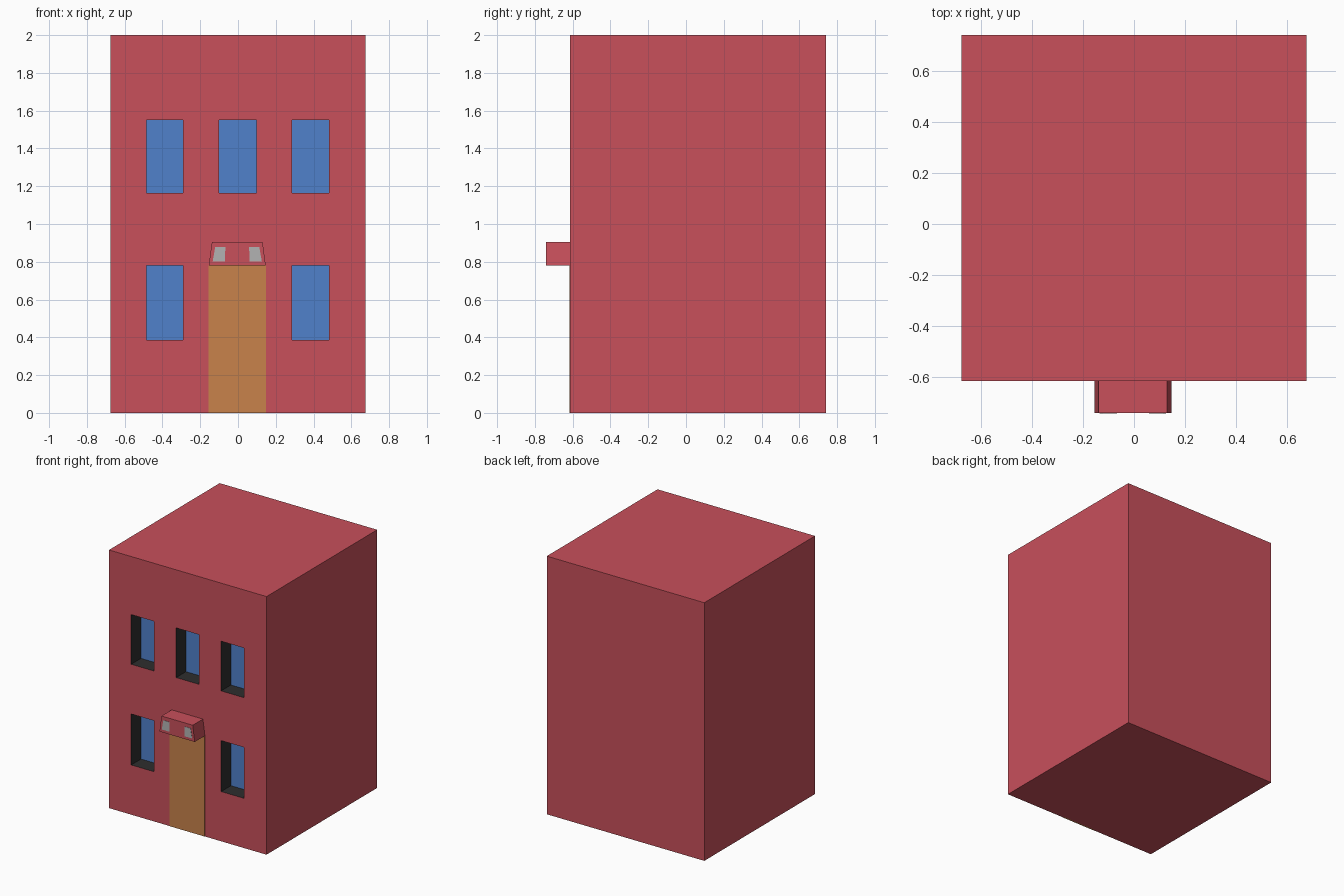
import bpy, bmesh

if "Cube" in bpy.data.objects:
    bpy.data.objects.remove(bpy.data.objects["Cube"])

FRONT, BACK, HEIGHT = -0.615, 0.74, 2.0
RECESS = 0.12


def material(name, rgb):
    m = bpy.data.materials.new(name)
    m.diffuse_color = (*rgb, 1)
    m.use_nodes = True
    m.node_tree.nodes["Principled BSDF"].inputs["Base Color"].default_value = m.diffuse_color
    return m


RED = material("red_wall", (0.58, 0.08, 0.105))
DARK = material("dark_reveal", (0.027, 0.027, 0.027))
BLUE = material("blue_glass", (0.08, 0.22, 0.6))
ORANGE = material("orange_door", (0.58, 0.225, 0.07))
GREY = material("grey_lamp", (0.45, 0.45, 0.45))


def finish(name, bm, mats):
    bmesh.ops.recalc_face_normals(bm, faces=bm.faces)
    me = bpy.data.meshes.new(name)
    bm.to_mesh(me)
    bm.free()
    for m in mats:
        me.materials.append(m)
    ob = bpy.data.objects.new(name, me)
    bpy.context.collection.objects.link(ob)
    return ob


def prism(name, profile, y0, y1, mat):
    """Extrude an (x, z) profile from y0 to y1."""
    bm = bmesh.new()
    face = bm.faces.new([bm.verts.new((x, y0, z)) for x, z in profile])
    ext = bmesh.ops.extrude_face_region(bm, geom=[face], use_keep_orig=True)
    for v in ext["geom"]:
        if isinstance(v, bmesh.types.BMVert):
            v.co.y = y1
    return finish(name, bm, [mat])


# House block: front wall laid out as a grid, windows pushed in from its cells
xs = [-0.675, -0.485, -0.29, -0.1, 0.097, 0.286, 0.482, 0.675]
zs = [0, 0.385, 0.78, 1.165, 1.55, HEIGHT]
window_cells = {(1, 1), (5, 1), (1, 3), (3, 3), (5, 3)}
bm = bmesh.new()
grid = [[bm.verts.new((x, FRONT, z)) for z in zs] for x in xs]
windows = []
for i in range(len(xs) - 1):
    for j in range(len(zs) - 1):
        f = bm.faces.new((grid[i][j], grid[i + 1][j],
                          grid[i + 1][j + 1], grid[i][j + 1]))
        if (i, j) in window_cells:
            windows.append(f)

# Side walls, floor, roof and back wall
rim = [e for e in bm.edges if e.is_boundary]
ext = bmesh.ops.extrude_edge_only(bm, edges=rim)["geom"]
for v in ext:
    if isinstance(v, bmesh.types.BMVert):
        v.co.y = BACK
bmesh.ops.contextual_create(
    bm, geom=[e for e in ext if isinstance(e, bmesh.types.BMEdge)])

# Window recesses with dark reveals and blue glass
for pane in bmesh.ops.extrude_discrete_faces(bm, faces=windows)["faces"]:
    for v in pane.verts:
        v.co.y += RECESS
    for e in pane.edges:
        for f in e.link_faces:
            f.material_index = 1
    pane.material_index = 2
finish("house_block", bm, [RED, DARK, BLUE])

# Door, almost flush with the wall
prism("door", [(-0.155, 0), (0.147, 0), (0.147, 0.78), (-0.155, 0.78)],
      FRONT - 0.002, FRONT + 0.01, ORANGE)

# Tapered canopy above the door, with two lamps on its face
prism("door_canopy", [(-0.155, 0.78), (0.147, 0.78), (0.13, 0.905), (-0.138, 0.905)],
      BACK * -1, FRONT + 0.001, RED)
for name, s in (("left_lamp", -1), ("right_lamp", 1)):
    prof = [(0.13, 0.802), (0.065, 0.802), (0.063, 0.877), (0.117, 0.877)]
    prism(name, [(s * x - 0.004, z) for x, z in prof], -0.742, -0.735, GREY)
